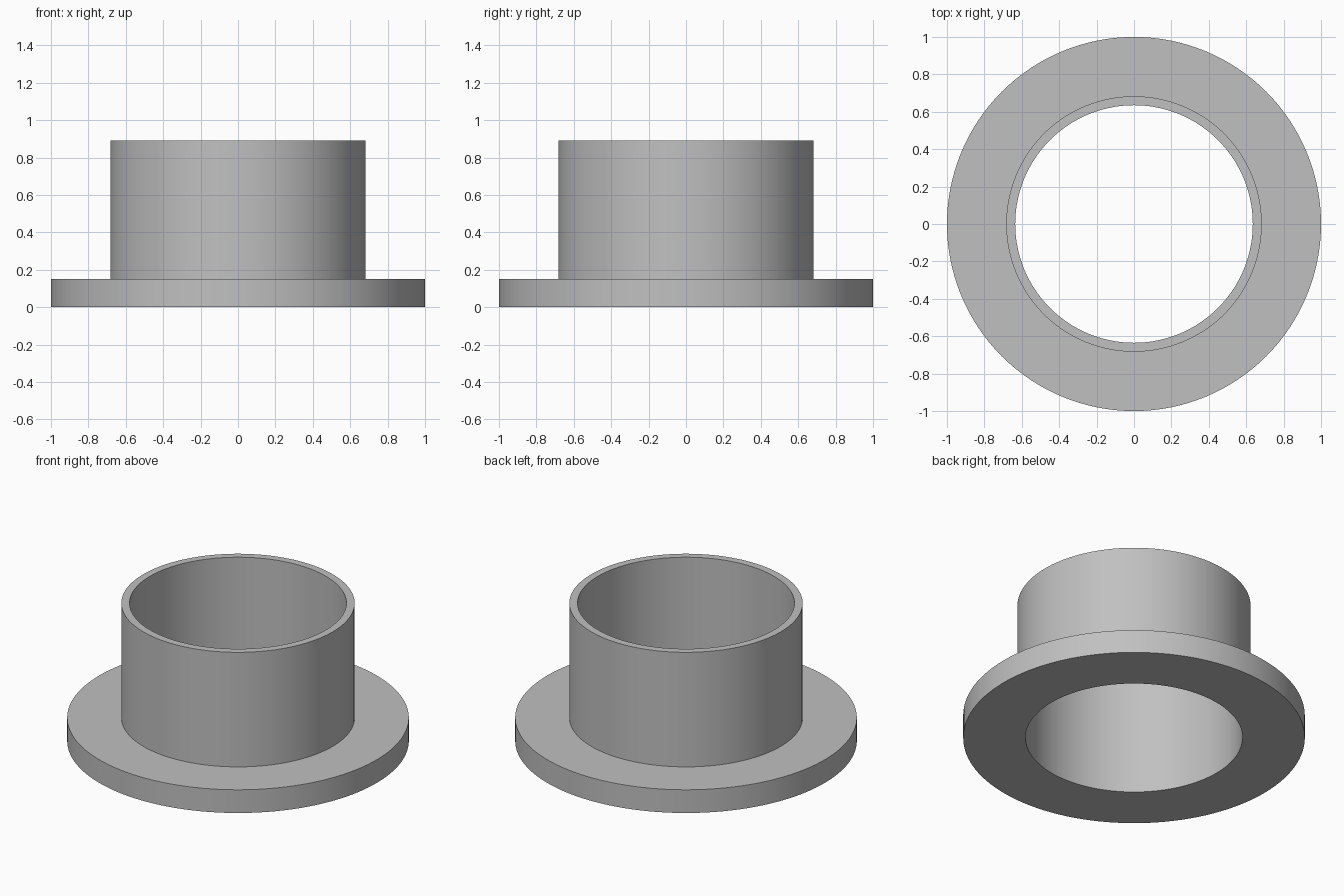
import bpy
import bmesh
import math

cube = bpy.data.objects.get("Cube")
if cube:
    bpy.data.objects.remove(cube, do_unlink=True)

SEGMENTS = 128
BORE, SLEEVE, FLANGE = 0.635, 0.683, 1.0   # radii
FLANGE_TOP, HEIGHT = 0.15, 0.89

# Plain grey material
grey = bpy.data.materials.new("grey")
grey.use_nodes = True
colour = (0.53, 0.53, 0.53, 1)
grey.diffuse_color = colour
grey.node_tree.nodes["Principled BSDF"].inputs["Base Color"].default_value = colour


def revolve(name, profile):
    """Spin a closed (radius, height) profile around z."""
    bm = bmesh.new()
    verts = [bm.verts.new((r, 0, z)) for r, z in profile]
    edges = [bm.edges.new((v, verts[i - 1])) for i, v in enumerate(verts)]
    bmesh.ops.spin(bm, geom=verts + edges, axis=(0, 0, 1), cent=(0, 0, 0),
                   angle=math.tau, steps=SEGMENTS, use_merge=True)
    bmesh.ops.remove_doubles(bm, verts=bm.verts, dist=0.0001)
    bmesh.ops.recalc_face_normals(bm, faces=bm.faces)
    mesh = bpy.data.meshes.new(name)
    bm.to_mesh(mesh)
    bm.free()
    mesh.materials.append(grey)
    obj = bpy.data.objects.new(name, mesh)
    bpy.context.collection.objects.link(obj)
    bpy.ops.object.select_all(action="DESELECT")
    obj.select_set(True)
    bpy.context.view_layer.objects.active = obj
    bpy.ops.object.shade_smooth_by_angle(angle=math.radians(30))
    return obj


# Sleeve and flange as one turned piece
revolve("flanged_bushing", [
    (BORE, 0), (FLANGE, 0), (FLANGE, FLANGE_TOP),
    (SLEEVE, FLANGE_TOP), (SLEEVE, HEIGHT), (BORE, HEIGHT),
])
